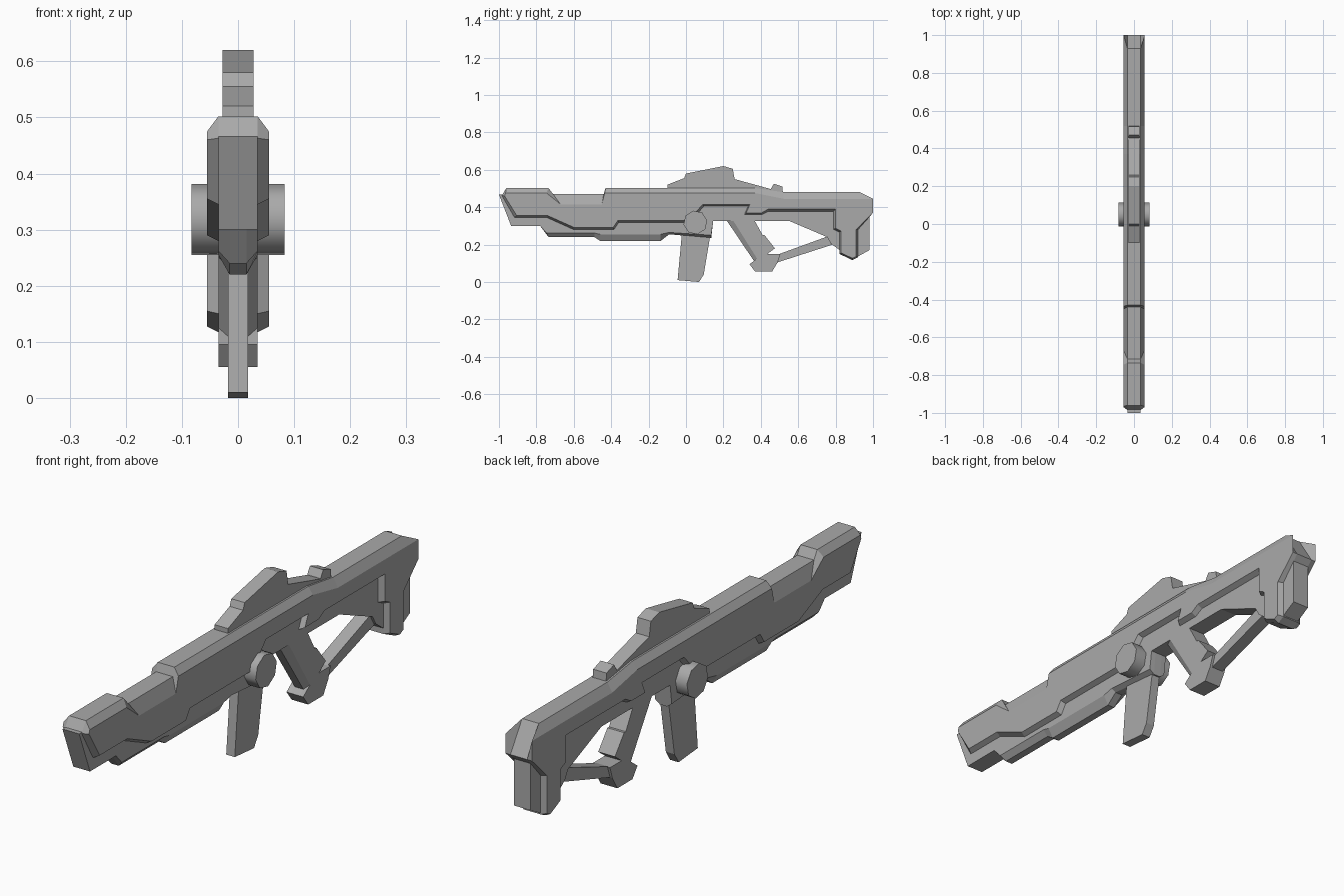
import bpy, bmesh, math
from mathutils import Matrix

old = bpy.data.objects.get("Cube")
if old:
    bpy.data.objects.remove(old, do_unlink=True)

grey = bpy.data.materials.new("Gunmetal grey")
grey.use_nodes = True
colour = (0.4, 0.4, 0.4, 1)
grey.diffuse_color = colour
grey.node_tree.nodes["Principled BSDF"].inputs["Base Color"].default_value = colour


def finish(name, bm):
    bmesh.ops.recalc_face_normals(bm, faces=bm.faces)
    mesh = bpy.data.meshes.new(name)
    bm.to_mesh(mesh)
    bm.free()
    mesh.materials.append(grey)
    obj = bpy.data.objects.new(name, mesh)
    bpy.context.collection.objects.link(obj)
    return obj


def loft(name, rings):
    """Symmetric solid: rings of (half width, side outline) from outside to middle."""
    bm = bmesh.new()
    sections = [(-x, pts) for x, pts in rings] + [(x, pts) for x, pts in reversed(rings)]
    loops = [[bm.verts.new((x, y, z)) for y, z in pts] for x, pts in sections]
    for a, b in zip(loops, loops[1:]):
        for i in range(len(a)):
            j = (i + 1) % len(a)
            bm.faces.new((a[i], a[j], b[j], b[i]))
    bm.faces.new(loops[0])
    bm.faces.new(loops[-1])
    return finish(name, bm)


def bevelled(name, wide, narrow, pts):
    """Points are (y, z) or (y, z, dy, dz), the last two moving the inner outline."""
    outer = [p[:2] for p in pts]
    inner = [(p[0] + p[2], p[1] + p[3]) if len(p) > 2 else p for p in pts]
    return loft(name, [(wide, outer), (narrow, inner)])


# Outer shell: chamfered top with a side notch, stepped lower edge, butt cheeks
bevelled("outer_shell", .055, .035, [
    (-.965, .475, .005, .027), (-.745, .475, .01, .027),
    (-.67, .415, -.045, .055), (-.45, .415, .01, .055),
    (-.435, .475, .005, .027), (.37, .475, 0, .027),
    (.52, .445, 0, .035), (1, .445, -.07, .035),
    (1, .37), (.91, .28, .01, 0), (.91, .137, .01, -.005), (.89, .127, 0, -.01),
    (.83, .155, -.01, -.005), (.83, .272, -.01, -.005), (.8, .287, -.012, -.005),
    (.8, .39, -.012, -.012), (.44, .39, 0, -.012), (.405, .37, 0, -.01),
    (.322, .37, -.01, -.01), (.342, .415, -.01, -.01), (.09, .415, .005, -.01),
    (.01, .328, .01, -.01), (-.365, .328, .005, -.01), (-.39, .29, .005, -.01),
    (-.595, .29, -.005, -.01), (-.74, .355, -.005, -.01), (-.905, .355, -.012, -.01),
    (-.97, .46, -.015, .003)])

# Inner receiver: muzzle, keeled underside and stock
bevelled("receiver", .035, .015, [
    (-1, .467), (.9, .46), (.98, .4), (.98, .17), (.89, .12), (.775, .205),
    (.755, .24), (.555, .325), (.145, .325), (.135, .25, 0, -.015),
    (-.09, .265, 0, -.01), (-.135, .255, 0, -.035), (-.46, .255, 0, -.035),
    (-.49, .262, 0, -.022), (-.745, .262, .01, -.022), (-.78, .3), (-.935, .3)])

# Rear grip with chamfered front and flared foot
bevelled("rear_grip", .035, .018, [
    (.245, .34, -.035, 0), (.38, .125, -.015, -.015), (.34, .095), (.37, .055),
    (.46, .055), (.49, .105), (.505, .15), (.435, .15), (.475, .18),
    (.42, .25), (.41, .25), (.36, .34)])

# Strut from the grip foot to the stock
loft("stock_strut", [(.025, [(.46, .105), (.49, .105), (.8, .205), (.8, .25),
                             (.755, .243), (.5, .15), (.46, .15)])])

# Magazine
loft("magazine", [(.018, [(-.02, .28), (-.045, .01), (.07, 0), (.095, .04), (.135, .28)])])

# Raised sight housing and rear sight
loft("sight_housing", [(.028, [(-.1, .49), (-.1, .52), (-.01, .555), (0, .58), (.2, .62),
                               (.25, .605), (.26, .55), (.46, .495), (.46, .46)])])
loft("rear_sight", [(.028, [(.445, .46), (.455, .5), (.47, .525), (.515, .51), (.52, .46)])])

# Side drum, an eight-sided pivot through the body
bm = bmesh.new()
turn = (Matrix.Translation((0, .05, .318)) @ Matrix.Rotation(math.pi / 2, 4, "Y")
        @ Matrix.Rotation(math.radians(10), 4, "Z"))
bmesh.ops.create_cone(bm, cap_ends=True, segments=8, radius1=.064, radius2=.064,
                      depth=.166, matrix=turn)
drum = finish("side_drum", bm)
bpy.context.view_layer.objects.active = drum
drum.select_set(True)
bpy.ops.object.shade_smooth_by_angle(angle=math.radians(50))
drum.select_set(False)
